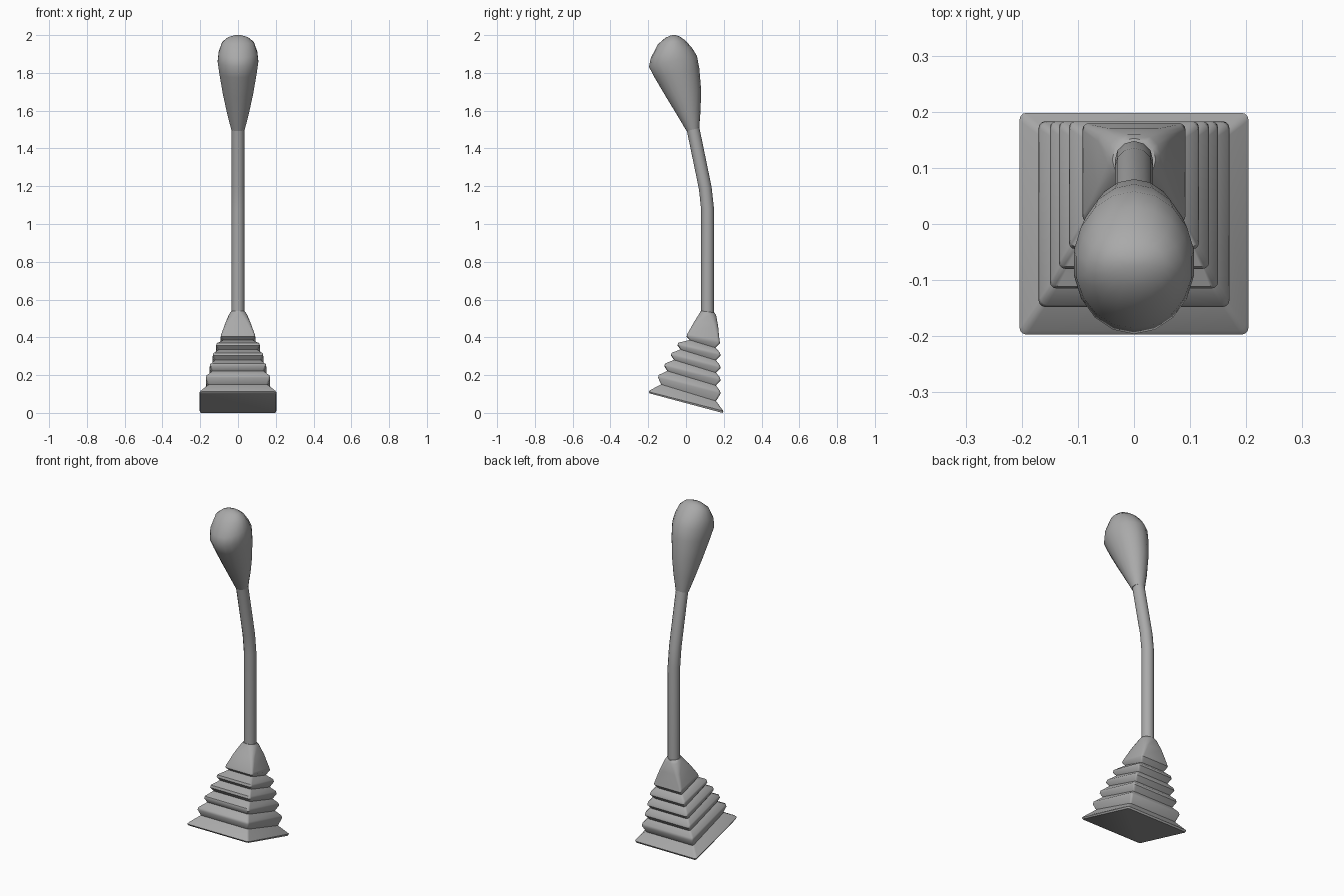
import bpy, bmesh, math

if "Cube" in bpy.data.objects:
    bpy.data.objects.remove(bpy.data.objects["Cube"])

grey = bpy.data.materials.new("mid grey")
grey.diffuse_color = (0.4, 0.4, 0.4, 1)
grey.use_nodes = True
grey.node_tree.nodes["Principled BSDF"].inputs["Base Color"].default_value = grey.diffuse_color


def loft(name, rings, angle):
    """Skin a list of closed vertex rings and cap both ends."""
    bm = bmesh.new()
    loops = [[bm.verts.new(p) for p in ring] for ring in rings]
    n = len(loops[0])
    for a, b in zip(loops, loops[1:]):
        for i in range(n):
            j = (i + 1) % n
            bm.faces.new((a[i], a[j], b[j], b[i]))
    bm.faces.new(loops[0][::-1])
    bm.faces.new(loops[-1])
    bmesh.ops.recalc_face_normals(bm, faces=bm.faces)
    me = bpy.data.meshes.new(name)
    bm.to_mesh(me)
    bm.free()
    ob = bpy.data.objects.new(name, me)
    bpy.context.collection.objects.link(ob)
    me.materials.append(grey)
    bpy.ops.object.select_all(action='DESELECT')
    ob.select_set(True)
    bpy.context.view_layer.objects.active = ob
    bpy.ops.object.shade_smooth_by_angle(angle=math.radians(angle))
    return ob


def tilted(u, v, hw, fy, fz, by, bz):
    """Place a unit point on the plane spanning a front and a back edge."""
    t = (v + 1) / 2
    return (u * hw, fy + (by - fy) * t, fz + (bz - fz) * t)


def ellipse(hw, fy, fz, by, bz, n):
    return [tilted(math.sin(2 * math.pi * i / n), -math.cos(2 * math.pi * i / n),
                   hw, fy, fz, by, bz) for i in range(n)]


def rounded_rect(hw, fy, fz, by, bz, r):
    hd = (by - fy) / 2
    ring = []
    for k, (sx, sy) in enumerate(((1, 1), (-1, 1), (-1, -1), (1, -1))):
        for s in range(4):
            a = math.radians(90 * k + 30 * s)
            x = sx * (hw - r) + r * math.cos(a)
            y = sy * (hd - r) + r * math.sin(a)
            ring.append(tilted(x / hw, y / hd, hw, fy, fz, by, bz))
    return ring


# bellows boot: flange, then pleats of peak and valley, then the neck
peaks = [(0.170, -0.148, 0.195, 0.183, 0.110),
         (0.150, -0.115, 0.255, 0.183, 0.180),
         (0.134, -0.080, 0.312, 0.183, 0.245),
         (0.116, -0.045, 0.365, 0.183, 0.312),
         (0.092, 0.003, 0.412, 0.180, 0.378)]
boot = [rounded_rect(0.200, -0.192, 0.103, 0.193, 0.000, 0.010),
        rounded_rect(0.204, -0.197, 0.112, 0.198, 0.010, 0.012),
        rounded_rect(0.198, -0.190, 0.120, 0.192, 0.018, 0.012)]
prev = (0.200, -0.195, 0.115, 0.195, 0.015)
for hw, fy, fz, by, bz in peaks:
    boot.append(rounded_rect(hw - 0.012, fy + 0.016, prev[2] + 0.45 * (fz - prev[2]),
                             by - 0.024, prev[4] + 0.5 * (bz - prev[4]), 0.01))
    boot.append(rounded_rect(hw, fy, fz - 0.008, by, bz - 0.008, 0.012))
    boot.append(rounded_rect(hw - 0.003, fy + 0.004, fz + 0.006, by - 0.003, bz + 0.007, 0.012))
    prev = (hw, fy, fz, by, bz)
boot += [rounded_rect(0.065, 0.045, 0.485, 0.170, 0.460, 0.022),
         rounded_rect(0.047, 0.072, 0.528, 0.160, 0.515, 0.036),
         rounded_rect(0.038, 0.078, 0.540, 0.152, 0.530, 0.034)]
loft("bellows_boot", boot, 50)

# bent shaft
path = [(0.114, 0.50, 0), (0.114, 1.08, 4), (0.102, 1.19, 10), (0.034, 1.52, 12)]
shaft = []
for y, z, tilt in path:
    c, s = 0.034 * math.cos(math.radians(tilt)), 0.034 * math.sin(math.radians(tilt))
    shaft.append(ellipse(0.034, y - c, z - s, y + c, z + s, 12))
loft("shaft", shaft, 40)

# forward leaning knob
knob = [(0.036, 0.003, 1.492, 0.070, 1.508),
        (0.058, -0.043, 1.570, 0.077, 1.600),
        (0.081, -0.104, 1.670, 0.080, 1.710),
        (0.100, -0.166, 1.775, 0.071, 1.820),
        (0.109, -0.196, 1.832, 0.058, 1.890),
        (0.104, -0.186, 1.880, 0.030, 1.935),
        (0.085, -0.148, 1.952, -0.004, 1.972),
        (0.054, -0.110, 1.985, -0.032, 1.992),
        (0.018, -0.080, 1.999, -0.055, 2.000)]
loft("knob", [ellipse(*k, 18) for k in knob], 45)
